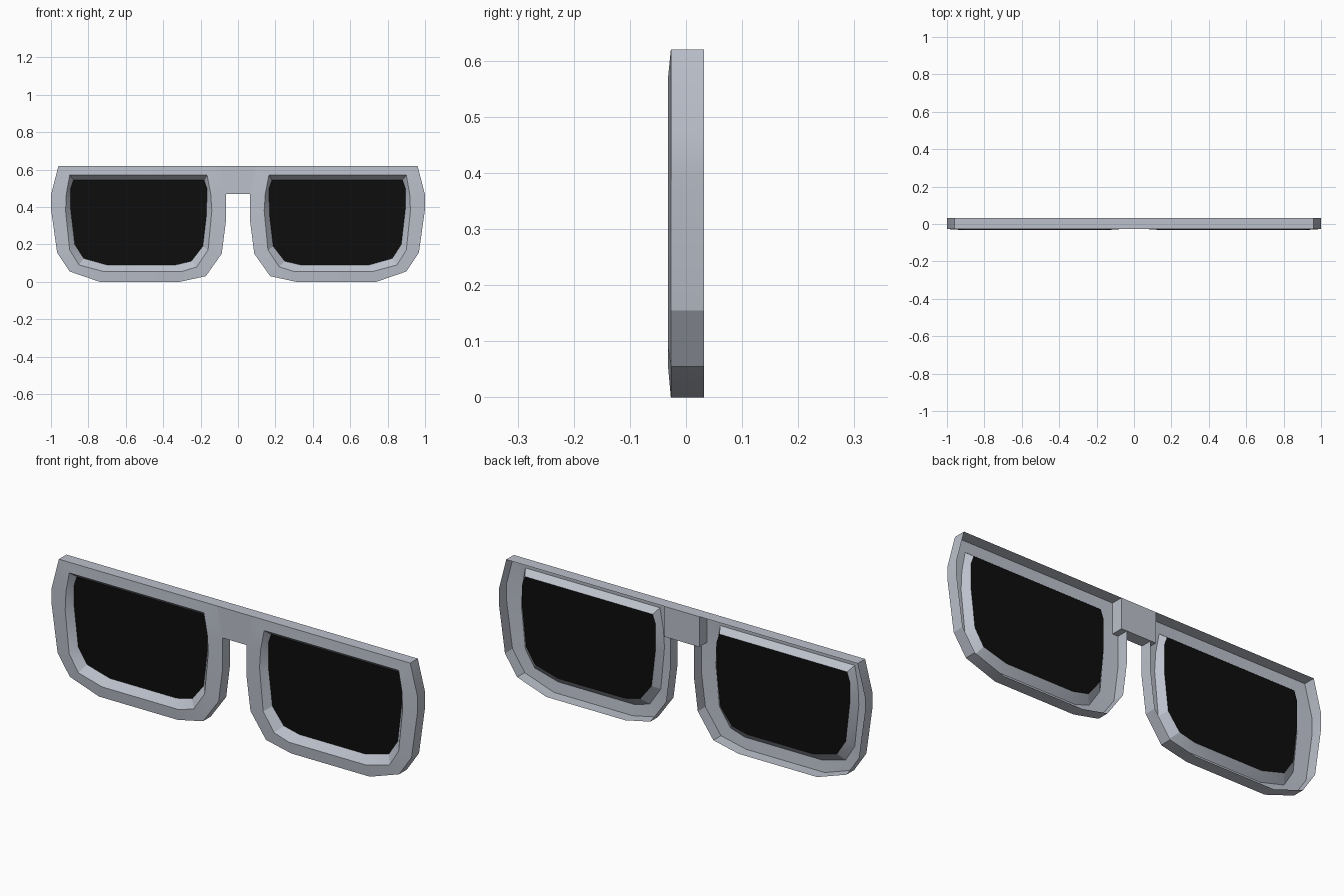
import bpy, bmesh, math

cube = bpy.data.objects.get("Cube")
if cube:
    bpy.data.objects.remove(cube, do_unlink=True)


def material(name, rgb):
    m = bpy.data.materials.new(name)
    m.use_nodes = True
    m.diffuse_color = (*rgb, 1)
    m.node_tree.nodes["Principled BSDF"].inputs["Base Color"].default_value = (*rgb, 1)
    return m


grey = material("frame_grey", (0.50, 0.53, 0.60))
black = material("lens_black", (0.004, 0.004, 0.004))

FRONT, BULGE, LENS, BACK = -0.027, -0.032, 0.0, 0.032
TOP, ARCH, HALF = 0.62, 0.47, 0.095

# Matching (x, z) outlines of the left half, clockwise from the outer top corner
OUTER = [(.96, TOP), (1, .465), (1, .39), (.967, .155), (.90, .055), (.74, 0),
         (.31, 0), (.172, .03), (.087, .15), (.065, .32), (.065, ARCH), (HALF, TOP)]
OPENING = [(.90, .57), (.918, .47), (.922, .38), (.90, .17), (.85, .09), (.72, .055),
           (.30, .055), (.22, .08), (.16, .17), (.14, .38), (.146, .47), (.165, .57)]
PANE = [(.88, .545), (.895, .50), (.895, .39), (.873, .20), (.825, .125), (.70, .09),
        (.335, .09), (.25, .11), (.188, .19), (.168, .36), (.166, .50), (.182, .545)]


def make(name, mat, build):
    """Build one half in bmesh, then mirror it across x = 0."""
    bm = bmesh.new()
    build(bm)
    bmesh.ops.remove_doubles(bm, verts=bm.verts, dist=0.0005)
    me = bpy.data.meshes.new(name)
    bm.to_mesh(me)
    bm.free()
    me.materials.append(mat)
    ob = bpy.data.objects.new(name, me)
    bpy.context.collection.objects.link(ob)
    mod = ob.modifiers.new("Mirror", 'MIRROR')
    mod.use_clip = True
    bpy.ops.object.select_all(action='DESELECT')
    ob.select_set(True)
    bpy.context.view_layer.objects.active = ob
    bpy.ops.object.shade_smooth_by_angle(angle=math.radians(20))
    return ob


def ring(bm, pts, y):
    return [bm.verts.new((x, y, z)) for x, z in pts]


def band(bm, a, b, skip=()):
    n = len(a)
    for i in range(n):
        if i not in skip:
            j = (i + 1) % n
            bm.faces.new((a[i], b[i], b[j], a[j]))


# Rim: open-backed shell of outer wall, front face and sloping lens surround
def rim(bm):
    back = ring(bm, OUTER, BACK)
    front = ring(bm, OUTER, FRONT)
    opening = ring(bm, OPENING, BULGE)
    pane = ring(bm, PANE, LENS)
    band(bm, back, front, skip=(10,))
    band(bm, front, opening)
    band(bm, opening, pane)


# Bridge: closed box between the rims
def bridge(bm):
    def face(*pts):
        bm.faces.new([bm.verts.new(p) for p in pts])
    face((.065, FRONT, ARCH), (HALF, FRONT, TOP), (0, FRONT, TOP), (0, FRONT, ARCH))
    face((HALF, BACK, TOP), (0, BACK, TOP), (0, FRONT, TOP), (HALF, FRONT, TOP))
    face((0, BACK, ARCH), (0, BACK, TOP), (HALF, BACK, TOP), (HALF, BACK, ARCH))
    face((HALF, FRONT, ARCH), (HALF, BACK, ARCH), (HALF, BACK, TOP), (HALF, FRONT, TOP))
    face((0, FRONT, ARCH), (0, BACK, ARCH), (HALF, BACK, ARCH), (HALF, FRONT, ARCH))


# Lenses: flat dark panes
def lens(bm):
    bm.faces.new(ring(bm, PANE[::-1], LENS))


make("rims", grey, rim)
make("bridge", grey, bridge)
make("lenses", black, lens)
